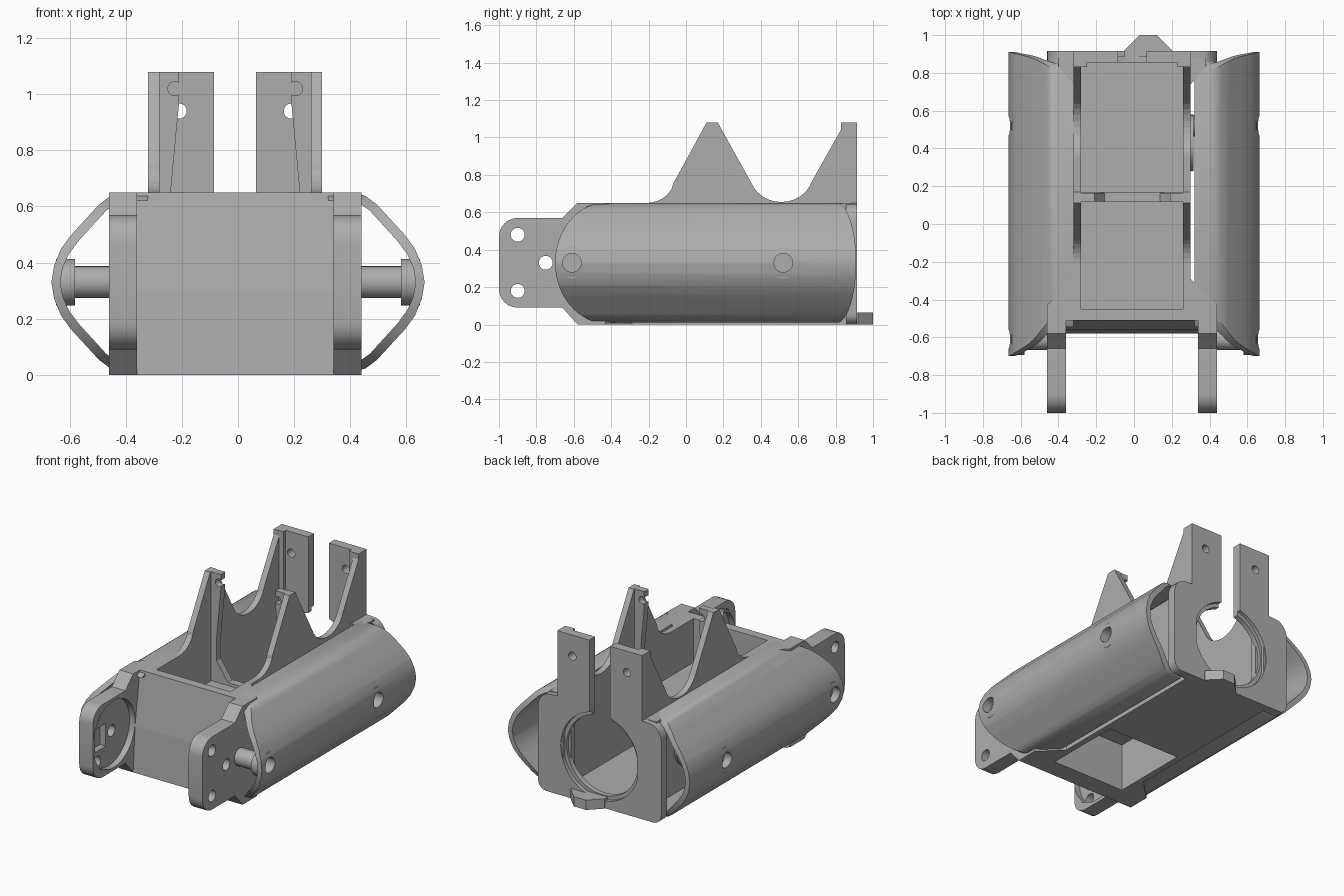
import bpy, bmesh
from math import sin, cos, pi, radians
from mathutils import Vector

cube = bpy.data.objects.get("Cube")
if cube:
    bpy.data.objects.remove(cube)

grey = bpy.data.materials.new("plain_grey")
grey.use_nodes = True
grey.diffuse_color = (0.42, 0.42, 0.42, 1)
grey.node_tree.nodes["Principled BSDF"].inputs["Base Color"].default_value = grey.diffuse_color
MID = -0.01   # centre line of the frame
AXIS_Z = 0.33  # height of the joint axis


def prism(name, pts, axis, a, b):
    """Extrude a 2D outline along an axis; the outline uses the other two axes."""
    def place(p, d):
        return {"x": (d, p[0], p[1]), "y": (p[0], d, p[1]), "z": (p[0], p[1], d)}[axis]
    bm = bmesh.new()
    lo = [bm.verts.new(place(p, a)) for p in pts]
    hi = [bm.verts.new(place(p, b)) for p in pts]
    bm.faces.new(lo)
    bm.faces.new(hi)
    for i in range(len(pts)):
        j = (i + 1) % len(pts)
        bm.faces.new((lo[i], lo[j], hi[j], hi[i]))
    bmesh.ops.recalc_face_normals(bm, faces=bm.faces)
    mesh = bpy.data.meshes.new(name)
    bm.to_mesh(mesh)
    bm.free()
    ob = bpy.data.objects.new(name, mesh)
    bpy.context.collection.objects.link(ob)
    mesh.materials.append(grey)
    return ob


def box(name, x, y, z):
    return prism(name, [(x[0], y[0]), (x[1], y[0]), (x[1], y[1]), (x[0], y[1])], "z", *z)


def arc(cx, cy, rx, ry, start, end, n=12):
    return [(cx + rx * cos(radians(start + (end - start) * i / n)),
             cy + ry * sin(radians(start + (end - start) * i / n))) for i in range(n + 1)]


def disc(name, c, r, axis, a, b, n=32):
    return prism(name, arc(*c, r, r, 0, 360, n)[:-1], axis, a, b)


def boolean(ob, tool, op="DIFFERENCE"):
    mod = ob.modifiers.new(op, "BOOLEAN")
    mod.object, mod.operation, mod.solver = tool, op, "EXACT"
    bpy.context.view_layer.objects.active = ob
    bpy.ops.object.modifier_apply(modifier=mod.name)
    bpy.data.objects.remove(tool)


def smooth(ob):
    bpy.ops.object.select_all(action="DESELECT")
    ob.select_set(True)
    bpy.context.view_layer.objects.active = ob
    bpy.ops.object.shade_smooth_by_angle(angle=radians(35))


def span(s, a, b, c=MID):
    """X range mirrored to the chosen side."""
    return sorted((c + s * a, c + s * b))


# Tub: floor, raised front deck over a pocket, and sloping front wall
box("floor", (-0.31, 0.29), (0.08, 0.88), (0, 0.05))
box("front_deck", (-0.3, 0.28), (-0.5, 0.17), (0.32, 0.36))
box("deck_step", (-0.3, 0.28), (0.12, 0.17), (0, 0.38))
prism("front_wall", [(-0.58, 0), (-0.45, 0), (-0.45, 0.65), (-0.51, 0.65), (-0.56, 0.3)],
      "x", MID - 0.36, MID + 0.36)

# Side wall outline with two peaks and a round valley
wall = ([(-0.5, 0), (0.91, 0), (0.91, 1.08), (0.85, 1.08), (0.67, 0.76)]
        + arc(0.51, 0.81, 0.17, 0.155, -30, -150, 10)
        + [(0.17, 1.08), (0.11, 1.08), (-0.07, 0.75)]
        + arc(-0.21, 0.79, 0.15, 0.14, -25, -90, 6) + [(-0.5, 0.65)])

# Ear outline with rounded tips, stepping up into the frame
ear = (arc(-0.9, 0.47, 0.1, 0.1, 180, 90, 6) + [(-0.66, 0.57), (-0.58, 0.65), (-0.43, 0.65),
       (-0.43, 0), (-0.58, 0), (-0.66, 0.09)] + arc(-0.9, 0.19, 0.1, 0.1, 270, 180, 6))

# Cover cross-section, half of it mirrored about the joint axis
half = [(0.32, 0.65), (0.41, 0.65), (0.455, 0.637), (0.495, 0.607), (0.595, 0.498),
        (0.63, 0.45), (0.655, 0.39), (0.665, AXIS_Z)]
inner_half = [(0.32, 0.62), (0.4, 0.62), (0.435, 0.61), (0.47, 0.585), (0.57, 0.475),
              (0.603, 0.43), (0.625, 0.38), (0.633, AXIS_Z)]


def mirrored(pts):
    return pts + [(x, 2 * AXIS_Z - z) for x, z in reversed(pts[:-1])]


cover_side = arc(-0.42, AXIS_Z, 0.28, 0.325, 90, 270, 32) + arc(0.8, AXIS_Z, 0.11, 0.325, -90, 90, 24)

for s, side in ((1, "left"), (-1, "right")):
    prism(side + "_wall", wall, "x", *span(s, 0.27, 0.31))

    # Flared corner joining the wall to the ear
    prism(side + "_front_flare", [(MID + s * d, y) for d, y in
          ((0.27, -0.5), (0.45, -0.5), (0.45, -0.43), (0.31, -0.29), (0.27, -0.29))], "z", 0, 0.65)
    prism(side + "_back_flare", [(MID + s * d, y) for d, y in
          ((0.28, 0.74), (0.31, 0.74), (0.39, 0.83), (0.39, 0.88), (0.28, 0.88))], "z", 0.06, 0.65)

    # Ear with bolt holes, round recess and rectangular socket
    plate = prism(side + "_ear", ear, "x", *span(s, 0.35, 0.45))
    boolean(plate, disc("recess", (-0.78, AXIS_Z), 0.22, "x", *span(s, 0.3, 0.39), 48))
    for y, z in ((-0.9, 0.48), (-0.9, 0.18), (-0.75, AXIS_Z)):
        boolean(plate, disc("bolt_hole", (y, z), 0.037, "x", *span(s, 0.2, 0.6)))
    boolean(plate, box("socket", span(s, 0.3, 0.43), (-0.92, -0.81), (0.25, 0.4)))
    smooth(plate)

    # Notched rib on the front peak, with a sloping foot
    rib = prism(side + "_rib", [(MID + s * d, z) for d, z in
                ((0.3, 0.3), (0.14, 0.3), (0.14, 0.37), (0.23, 0.5), (0.23, 0.65), (0.2, 0.97),
                 (0.2, 1.08), (0.3, 1.08))], "y", 0.12, 0.165)
    boolean(rib, disc("notch", (MID + s * 0.215, 1.02), 0.025, "y", 0, 0.3))

    # Hollow outer cover with rounded ends
    cover = prism(side + "_cover", [(s * x, z) for x, z in
                  mirrored(half) + mirrored(inner_half)[::-1]], "y", -0.8, 1.0)
    boolean(cover, prism("ends", cover_side, "x", *span(s, 0.2, 0.8)), "INTERSECT")
    for y in (-0.61, 0.52):
        boolean(cover, disc("screw_hole", (y, AXIS_Z), 0.05, "x", *span(s, 0.6, 0.8)))
        end = "front" if y < 0 else "back"
        # Screw post and hollow head
        start = 0.43 if y < 0 else 0.29
        smooth(disc(f"{side}_{end}_post", (y, AXIS_Z), 0.057, "x", *span(s, start, 0.6, 0)))
        head = disc(f"{side}_{end}_post_head", (y, AXIS_Z), 0.083, "x", *span(s, 0.58, 0.648, 0))
        boolean(head, disc("bore", (y, AXIS_Z), 0.05, "x", *span(s, 0.6, 0.8)))
        boolean(head, disc("bore", (y, AXIS_Z), 0.025, "x", *span(s, 0.5, 0.8)))
        smooth(head)
    smooth(cover)
    smooth(disc(side + "_boss", (0.43, AXIS_Z), 0.15, "x", *span(s, 0.3, 0.325)))

# Underside rim around the pocket
prism("underside", [(-0.46, -0.5), (-0.46, -0.43), (-0.32, -0.29), (-0.32, 0.2), (0.3, 0.2),
      (0.3, -0.29), (0.44, -0.43), (0.44, -0.5), (0.26, -0.45), (0.26, 0.1),
      (-0.28, 0.1), (-0.28, -0.45)], "z", 0, 0.04)

# Back plate with two stems and a keyhole opening
r = 0.06
left_half = ([(0, 0)] + arc(0.45 - r, r, r, r, -90, 0, 6) + arc(0.45 - 0.1, 0.55, 0.1, 0.1, 0, 70, 6)
             + [(0.31, 0.65), (0.31, 1.08), (0, 1.08)])
outline = [(MID + x, z) for x, z in left_half] + [(MID - x, z) for x, z in left_half[-2:0:-1]]
back = prism("back_plate", outline, "y", 0.855, 0.915)
boolean(back, box("slot", (MID - 0.075, MID + 0.075), (0.7, 1.1), (AXIS_Z, 1.2)))
boolean(back, disc("opening", (MID, AXIS_Z), 0.26, "y", 0.7, 1.1, 64))
boolean(back, disc("counterbore", (MID, AXIS_Z), 0.285, "y", 0.89, 1.1, 64))
for s in (1, -1):
    boolean(back, disc("stem_hole", (MID + s * 0.2, 0.94), 0.027, "y", 0.7, 1.1))
    box("stem_rib", span(s, 0.24, 0.31), (0.83, 0.87), (0.05, 1.08))
smooth(back)

# Locating tab at the foot of the back plate
prism("back_tab", [(-0.05, 0.88), (0.2, 0.88), (0.2, 0.92), (0.12, 1), (0.03, 1), (-0.05, 0.92)],
      "z", 0, 0.065)
